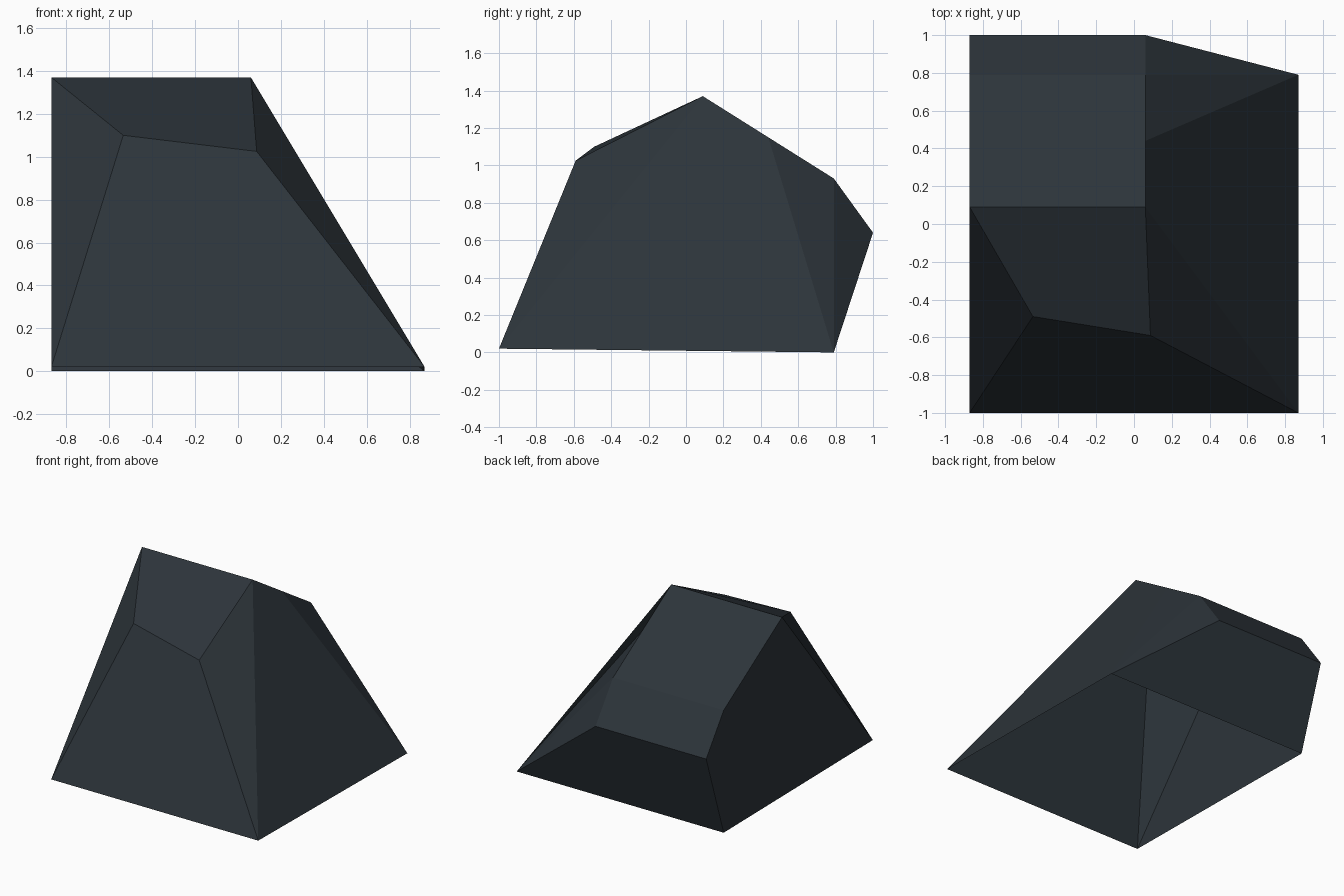
import bpy, bmesh

if "Cube" in bpy.data.objects:
    bpy.data.objects.remove(bpy.data.objects["Cube"])

# Slate colour for the whole rock
slate = bpy.data.materials.new("dark_slate")
slate.diffuse_color = (0.026, 0.035, 0.043, 1)
slate.use_nodes = True
slate.node_tree.nodes["Principled BSDF"].inputs["Base Color"].default_value = slate.diffuse_color

# Corner points of the faceted rock
P = {
    "front_l": (-0.87, -1.00, 0.02), "front_r": (0.87, -1.00, 0.02),
    "back_r": (0.87, 0.79, 0.00), "back_l": (-0.87, 0.79, 0.00),
    "brow_l": (-0.535, -0.49, 1.10), "brow_r": (0.087, -0.59, 1.025),
    "ridge_l": (-0.87, 0.09, 1.37), "ridge_r": (0.06, 0.09, 1.37),
    "slope_r": (0.06, 0.44, 1.15),
    "step_l": (-0.87, 0.79, 0.93), "step_r": (0.06, 0.79, 0.93),
    "rim_l": (-0.87, 1.00, 0.64), "rim_r": (0.06, 1.00, 0.64),
}

# Facets; the underside is left open
FACETS = [
    "front_l front_r brow_r brow_l",
    "front_l brow_l ridge_l",
    "brow_l brow_r ridge_r ridge_l",
    "brow_r front_r ridge_r",
    "ridge_r front_r back_r slope_r",   # slightly bent right side
    "slope_r back_r step_r",
    "step_r back_r rim_r",
    "ridge_l ridge_r slope_r step_r step_l",
    "step_l step_r rim_r rim_l",
    "rim_l rim_r back_r back_l",
    "front_l ridge_l step_l rim_l back_l",
]

bm = bmesh.new()
verts = {name: bm.verts.new(co) for name, co in P.items()}
for facet in FACETS:
    bm.faces.new([verts[n] for n in facet.split()])
bm.normal_update()

mesh = bpy.data.meshes.new("rock")
bm.to_mesh(mesh)
bm.free()
mesh.materials.append(slate)
rock = bpy.data.objects.new("rock", mesh)
bpy.context.collection.objects.link(rock)
